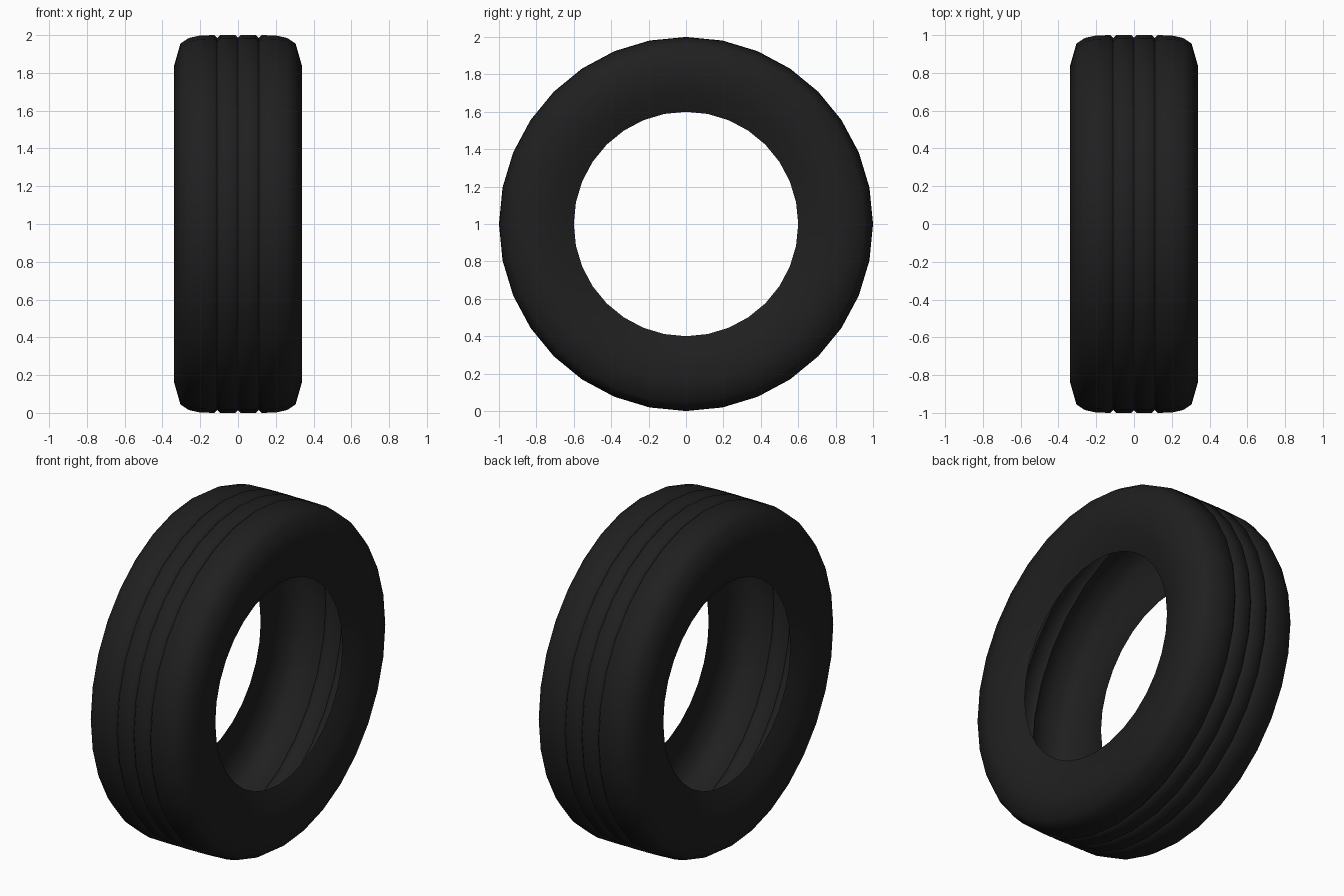
import bpy, bmesh
from math import radians, pi
from mathutils import Matrix

if "Cube" in bpy.data.objects:
    bpy.data.objects.remove(bpy.data.objects["Cube"])

# Half cross-section of the hollow shell: (x, radius), bead to tread centre
half = [(0.27, 0.60), (0.318, 0.71), (0.338, 0.84), (0.305, 0.955),
        (0.26, 0.985), (0.20, 0.998), (0.125, 1.0), (0.11, 0.985),
        (0.095, 1.0), (0.015, 1.0)]
centre = [(0.0, 0.985)]
profile = half + centre + [(-x, r) for x, r in reversed(half)]

# Lathe the profile around the x axle
SEGMENTS = 32
bm = bmesh.new()
rings = []
for i in range(SEGMENTS):
    turn = Matrix.Rotation(2 * pi * i / SEGMENTS, 3, 'X')
    rings.append([bm.verts.new(turn @ bm.verts.new((x, 0, r)).co) for x, r in profile])
bmesh.ops.delete(bm, geom=[v for v in bm.verts if v not in {w for ring in rings for w in ring}],
                 context='VERTS')
for a, b in zip(rings, rings[1:] + rings[:1]):
    for j in range(len(profile) - 1):
        bm.faces.new((a[j], a[j + 1], b[j + 1], b[j]))

# Outward normals: test against the tread direction
bm.normal_update()
face = max(bm.faces, key=lambda f: f.calc_center_median().z)
if face.normal.z < 0:
    bmesh.ops.reverse_faces(bm, faces=bm.faces[:])

mesh = bpy.data.meshes.new("tyre")
bm.to_mesh(mesh)
bm.free()
tyre = bpy.data.objects.new("tyre", mesh)
bpy.context.collection.objects.link(tyre)
tyre.location.z = 1.0

# Black rubber
rubber = bpy.data.materials.new("rubber")
rubber.diffuse_color = (0.014, 0.014, 0.014, 1)
rubber.use_nodes = True
rubber.node_tree.nodes["Principled BSDF"].inputs["Base Color"].default_value = rubber.diffuse_color
mesh.materials.append(rubber)

# Smooth shading
bpy.context.view_layer.objects.active = tyre
tyre.select_set(True)
bpy.ops.object.shade_smooth_by_angle(angle=radians(50))
